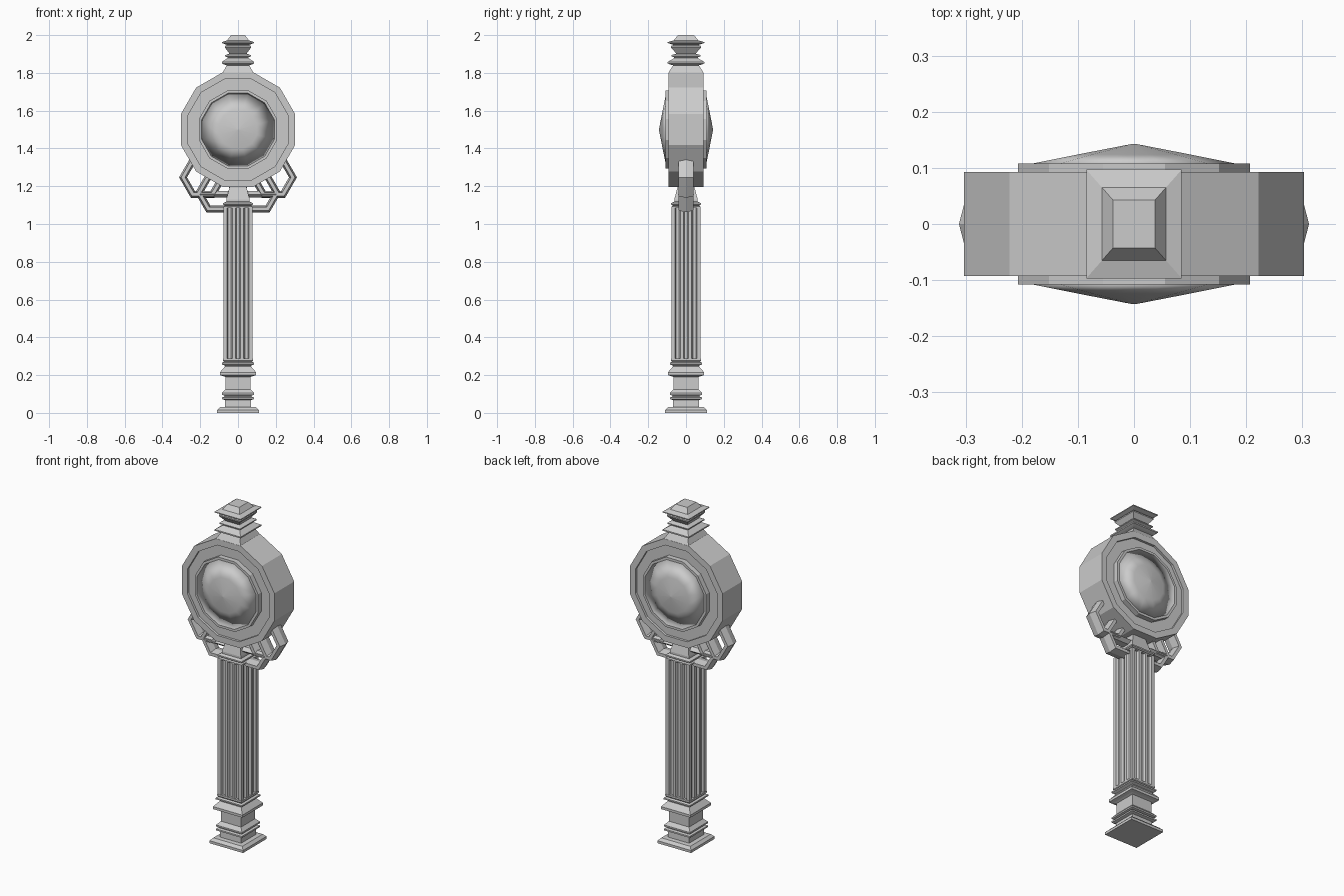
import bpy, bmesh, math
from mathutils import Matrix

if "Cube" in bpy.data.objects:
    bpy.data.objects.remove(bpy.data.objects["Cube"])

def finish(name, bm):
    bmesh.ops.recalc_face_normals(bm, faces=bm.faces)
    me = bpy.data.meshes.new(name)
    bm.to_mesh(me)
    bm.free()
    ob = bpy.data.objects.new(name, me)
    bpy.context.collection.objects.link(ob)
    return ob

def turned(name, profile, n, depth=1.0, matrix=Matrix()):
    """Faceted turning of (flat half-width, height) points, n sides, capped ends."""
    bm = bmesh.new()
    rings = []
    for a, h in profile:
        r = a / math.cos(math.pi / n)
        ang = [2 * math.pi * (i + 0.5) / n for i in range(n)]
        rings.append([bm.verts.new(matrix @ Matrix.Scale(1, 4).to_3x3().to_4x4() @
                      Matrix.Translation((r * math.cos(t), depth * r * math.sin(t), h)).translation)
                      for t in ang])
    for lo, hi in zip(rings, rings[1:]):
        for i in range(n):
            j = (i + 1) % n
            bm.faces.new((lo[i], lo[j], hi[j], hi[i]))
    bm.faces.new(rings[0])
    bm.faces.new(rings[-1])
    return finish(name, bm)

# Stepped square pedestal
turned("pedestal", [(.11, 0), (.11, .015), (.095, .03), (.07, .032), (.068, .068),
                    (.085, .073), (.085, .082), (.072, .086), (.072, .092),
                    (.085, .096), (.085, .105), (.066, .125), (.066, .19),
                    (.078, .195), (.096, .2), (.096, .215), (.07, .245), (.07, .25),
                    (.086, .257), (.086, .265), (.074, .27), (.08, .277), (.08, .288)], 4)

# Fluted shaft: one side's cross-section turned four times
side = [(-.078, -.078)]
for c in (-.044, 0, .044):
    side += [(c - .014, -.078), (c - .008, -.064), (c + .008, -.064), (c + .014, -.078)]
bm = bmesh.new()
verts = []
for k in range(4):
    rot = Matrix.Rotation(k * math.pi / 2, 3, 'Z')
    verts += [bm.verts.new(rot @ Matrix.Translation((x, y, .28)).translation) for x, y in side]
base = bm.faces.new(verts)
ext = bmesh.ops.extrude_face_region(bm, geom=[base])
bmesh.ops.translate(bm, vec=(0, 0, .81),
                    verts=[v for v in ext["geom"] if isinstance(v, bmesh.types.BMVert)])
finish("fluted_shaft", bm)

# Capital and neck under the clock
turned("capital", [(.078, 1.085), (.078, 1.092), (.068, 1.096), (.079, 1.103),
                   (.079, 1.111), (.062, 1.118), (.062, 1.13), (.046, 1.19), (.046, 1.22)], 4)

# Twelve-sided clock case, recessed rim and raised bezel on both faces
half = [(.001, .098), (.193, .098), (.193, .108), (.207, .108), (.207, .078),
        (.267, .078), (.267, .0925), (.303, .0925)]
to_face = Matrix.Translation((0, 0, 1.5)) @ Matrix.Rotation(math.pi / 2, 4, 'X')
turned("clock_case", half + [(a, -h) for a, h in reversed(half)], 12, matrix=to_face)

# Bulging glass on front and back
for name, s in (("front_glass", 1), ("back_glass", -1)):
    dome = turned(name, [(.194, s * .105), (.1, s * .124), (.002, s * .143)], 12, matrix=to_face)
    for p in dome.data.polygons:
        p.use_smooth = True

# Square finial on top
turned("finial", [(.08, 1.79), (.08, 1.803), (.06, 1.84), (.072, 1.844), (.085, 1.85),
                  (.085, 1.858), (.055, 1.878), (.055, 1.882), (.068, 1.888), (.068, 1.894),
                  (.045, 1.902), (.07, 1.935), (.07, 1.942), (.058, 1.948),
                  (.085, 1.958), (.085, 1.963), (.057, 1.972), (.0375, 2.0)], 4, 1.14)

# Hexagonal ring brackets, mirrored left and right
def hex_ring(name, x, z, r):
    bpy.ops.mesh.primitive_torus_add(major_segments=6, minor_segments=6, major_radius=r,
                                     minor_radius=.021, location=(x, 0, z),
                                     rotation=(math.pi / 2, 0, 0))
    ob = bpy.context.object
    ob.name = name
    ob.scale.z = 2.2

for label, s in (("left", -1), ("right", 1)):
    hex_ring(label + "_outer_bracket", s * .187, 1.247, .104)
    hex_ring(label + "_lower_bracket", s * .108, 1.165, .098)

# Tie bar joining the brackets
tie = turned("bracket_tie_bar", [(.017, -.2), (.017, .2)], 6, 2.2,
             Matrix.Translation((0, 0, 1.157)) @ Matrix.Rotation(math.pi / 2, 4, 'Y'))
